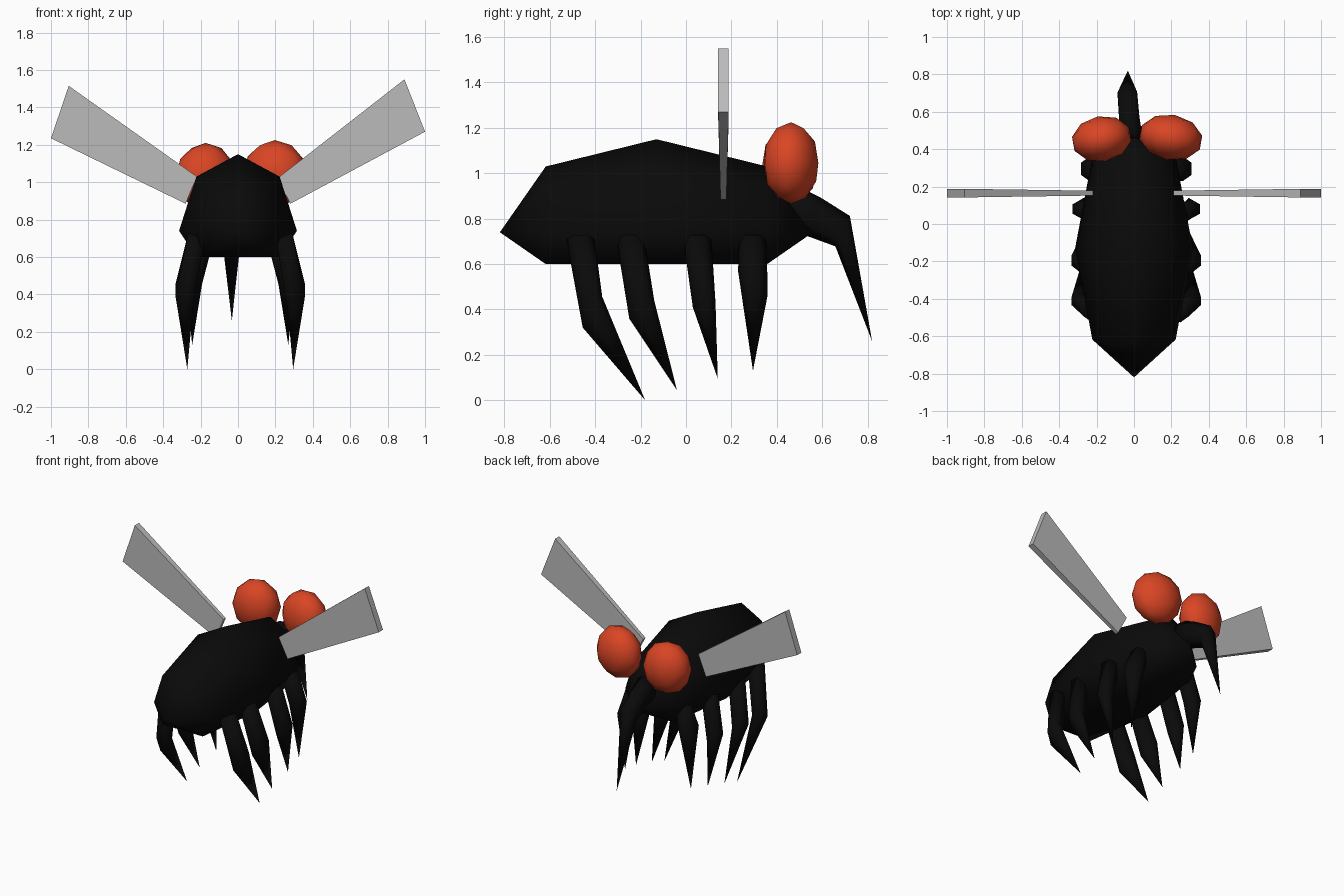
import bpy, bmesh, math
from mathutils import Vector, Matrix

if "Cube" in bpy.data.objects:
    bpy.data.objects.remove(bpy.data.objects["Cube"])


def material(name, rgb):
    m = bpy.data.materials.new(name)
    m.diffuse_color = (*rgb, 1)
    m.use_nodes = True
    m.node_tree.nodes["Principled BSDF"].inputs["Base Color"].default_value = m.diffuse_color
    return m


BLACK = material("body black", (0.003, 0.003, 0.003))
RED = material("eye red", (0.70, 0.06, 0.018))
GREY = material("wing grey", (0.5, 0.5, 0.5))


def finish(bm, name, mat, smooth=True):
    bmesh.ops.recalc_face_normals(bm, faces=bm.faces)
    me = bpy.data.meshes.new(name)
    bm.to_mesh(me)
    bm.free()
    me.materials.append(mat)
    for p in me.polygons:
        p.use_smooth = smooth
    ob = bpy.data.objects.new(name, me)
    bpy.context.collection.objects.link(ob)
    return ob


def limb(name, rings, tip, sides=6):
    """Tapered limb through rings of (centre, half axis u, half axis v), ending in a point."""
    bm = bmesh.new()
    loops = []
    for c, u, v in rings:
        c, u, v = Vector(c), Vector(u), Vector(v)
        angles = [2 * math.pi * i / sides for i in range(sides)]
        loops.append([bm.verts.new(c + u * math.sin(a) + v * math.cos(a)) for a in angles])
    end = bm.verts.new(tip)
    bm.faces.new(loops[0])
    for i in range(sides):
        j = (i + 1) % sides
        for a, b in zip(loops, loops[1:]):
            bm.faces.new((a[i], a[j], b[j], b[i]))
        bm.faces.new((loops[-1][i], loops[-1][j], end))
    return finish(bm, name, BLACK)


# Body: eight-sided sphere lying along y, with its underside flattened
bm = bmesh.new()
bmesh.ops.create_uvsphere(bm, u_segments=8, v_segments=4, radius=1)
bmesh.ops.rotate(bm, verts=bm.verts, matrix=Matrix.Rotation(math.pi / 2, 3, 'X'))
for v in bm.verts:
    x, y, z = v.co
    v.co = (x * 0.315, y * 0.69 - 0.13, 0.6 if z < -0.1 else 0.74 + 0.41 * z)
finish(bm, "body", BLACK)

# Eyes: low-poly ellipsoids turned slightly outward
for side, cx, cy, cz, sx in (("right", 0.197, 0.463, 1.045, 0.172),
                             ("left", -0.173, 0.455, 1.03, 0.162)):
    bm = bmesh.new()
    bmesh.ops.create_icosphere(bm, subdivisions=2, radius=1)
    yaw = math.radians(-10 if side == "right" else 10)
    bm.transform(Matrix.Translation((cx, cy, cz)) @ Matrix.Rotation(yaw, 4, 'Z')
                 @ Matrix.Diagonal((sx, 0.122, 0.18, 1)))
    finish(bm, side + "_eye", RED)

# Wings: thin tapered slabs, (x, z, half thickness) around the outline
WINGS = {
    "right_wing": [(0.21, 1.02, .013), (0.28, 0.885, .013), (1.0, 1.27, .023), (0.89, 1.55, .023)],
    "left_wing": [(-0.22, 1.03, .013), (-0.28, 0.885, .013), (-1.0, 1.235, .023), (-0.905, 1.515, .023)],
}
for name, outline in WINGS.items():
    bm = bmesh.new()
    front = [bm.verts.new((x, 0.165 - t, z)) for x, z, t in outline]
    back = [bm.verts.new((x, 0.165 + t, z)) for x, z, t in outline]
    bm.faces.new(front)
    bm.faces.new(back)
    for i in range(4):
        j = (i + 1) % 4
        bm.faces.new((front[i], front[j], back[j], back[i]))
    finish(bm, name, GREY, smooth=False)

# Legs: hip y, knee (x, y, z), knee tilt (y, z), tip (x, y, z)
LEGS = {
    "rear": (-0.465, (0.30, -0.412, 0.388), (0.043, 0.068), (0.283, -0.18, 0.0)),
    "mid_rear": (-0.245, (0.30, -0.195, 0.40), (0.055, 0.04), (0.283, -0.04, 0.045)),
    "mid_front": (0.05, (0.295, 0.08, 0.42), (0.05, 0.01), (0.28, 0.14, 0.095)),
    "front": (0.293, (0.25, 0.295, 0.515), (0.065, -0.05), (0.257, 0.295, 0.13)),
}
for side, s in (("right", 1), ("left", -1)):
    for name, (hy, knee, tilt, tip) in LEGS.items():
        shift = 0.012  # both rows of legs sit slightly to the right
        hx = s * (knee[0] - 0.065) + shift
        limb(f"{side}_{name}_leg",
             [((hx, hy, 0.71), (s * 0.05, 0, 0.02), (0, 0.062, 0)),
              ((s * knee[0] + shift, *knee[1:]), (s * 0.053, 0, 0.04), (0, *tilt))],
             (s * tip[0] + shift, *tip[1:]))

# Proboscis: bends down in front of the head
limb("proboscis",
     [((-0.02, 0.45, 0.86), (0.075, 0, 0), (0, 0.04, 0.085)),
      ((-0.025, 0.56, 0.81), (0.062, 0, 0), (0, 0.03, 0.085)),
      ((-0.035, 0.69, 0.745), (0.06, 0, 0), (0, 0.032, 0.067))],
     (-0.033, 0.82, 0.26))
